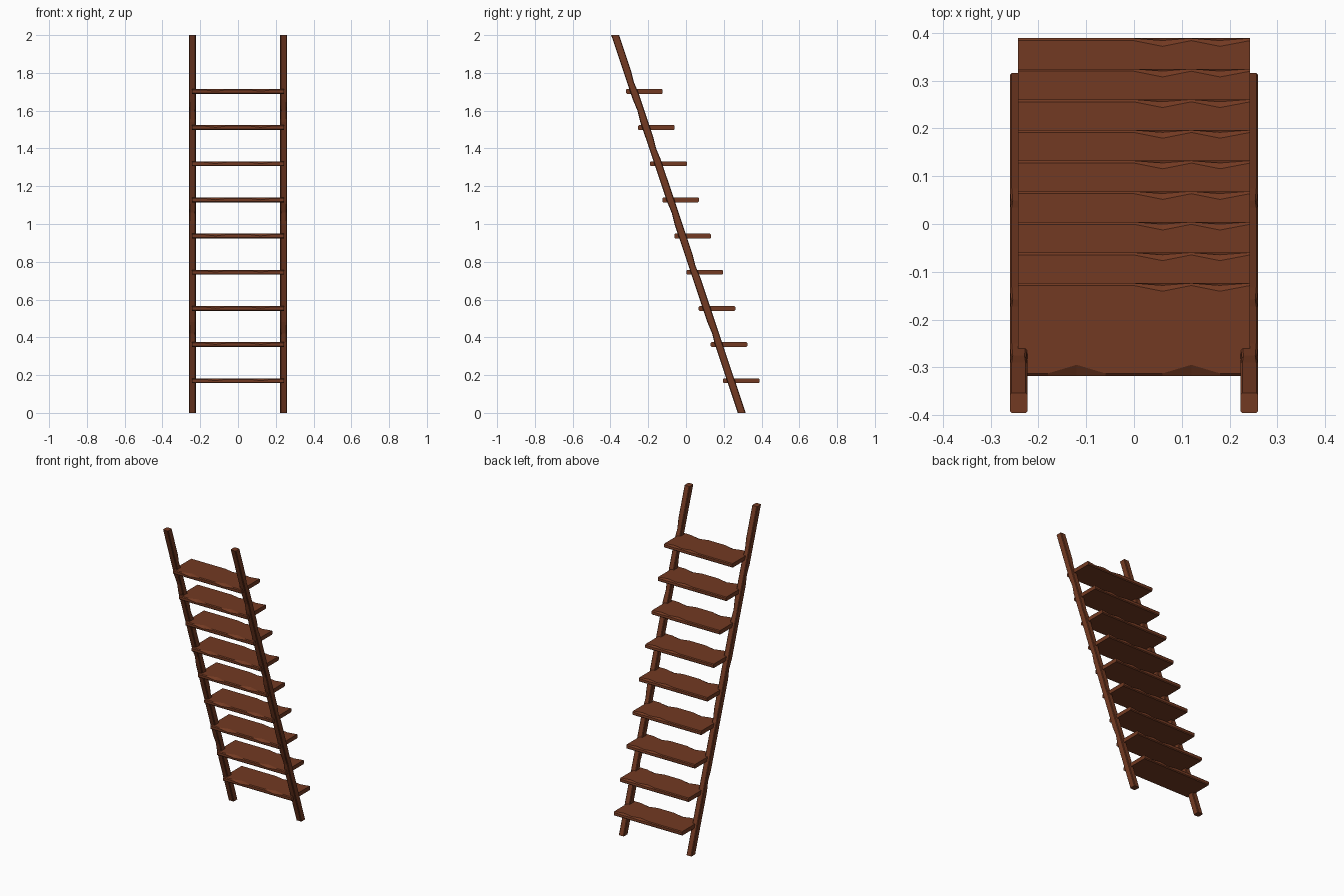
import bpy
import bmesh

cube = bpy.data.objects.get("Cube")
if cube:
    bpy.data.objects.remove(cube, do_unlink=True)

# Single brown wood colour
wood = bpy.data.materials.new("brown_wood")
wood.use_nodes = True
colour = (0.171, 0.042, 0.016, 1)
wood.diffuse_color = colour
wood.node_tree.nodes["Principled BSDF"].inputs["Base Color"].default_value = colour


def loft(name, rings):
    """Skin a list of equal-length point rings and cap both ends."""
    bm = bmesh.new()
    loops = [[bm.verts.new(p) for p in ring] for ring in rings]
    n = len(loops[0])
    for a, b in zip(loops, loops[1:]):
        for i in range(n):
            j = (i + 1) % n
            bm.faces.new((a[i], a[j], b[j], b[i]))
    bm.faces.new(loops[0])
    bm.faces.new(loops[-1])
    bmesh.ops.recalc_face_normals(bm, faces=bm.faces)
    mesh = bpy.data.meshes.new(name)
    bm.to_mesh(mesh)
    bm.free()
    mesh.materials.append(wood)
    obj = bpy.data.objects.new(name, mesh)
    bpy.context.collection.objects.link(obj)
    return obj


def bevelled(w, h, b):
    """Corners of a bevelled rectangle, half sizes w and h."""
    return [(-w, -h + b), (-w + b, -h), (w - b, -h), (w, -h + b),
            (w, h - b), (w - b, h), (-w + b, h), (-w, h - b)]


def rail_y(z):
    return 0.295 - 0.335 * z


# Treads: x station, worn front top edge, worn back top edge
WEAR = [(-0.243, 0, 0), (-0.18, 0, 0), (-0.12, 0.018, 0), (-0.06, 0, 0),
        (0, 0, 0), (0.06, 0, 0.012), (0.12, 0.018, 0), (0.18, 0, 0.012),
        (0.243, 0, 0)]


def tread(index):
    z0 = 0.17 + index * 0.1915
    y0 = 0.292 - index * 0.0641
    rings = []
    for x, front, back in WEAR:
        ring = []
        for k, (y, z) in enumerate(bevelled(0.097, 0.013, 0.005)):
            if k == 6:
                y += front
            if k == 7:
                z -= front * 0.4
            if k == 5:
                y -= back
            if k == 4:
                y -= back * 0.4
                z -= back * 0.4
            ring.append((x, y0 + y, z0 + z))
        rings.append(ring)
    loft(f"tread_{index + 1}", rings)


for i in range(9):
    tread(i)

# Side rails: chip height mapped to the worn corner (-1 front, 1 back)
CHIPS = {0.42: -1, 0.78: 1, 1.06: -1, 1.4: 1, 1.6: -1, 1.75: 1}


def rail(name, side):
    levels = [(0, 0), (2, 0)]
    for z, corner in CHIPS.items():
        levels += [(z - 0.06, 0), (z, corner), (z + 0.06, 0)]
    rings = []
    for z, corner in sorted(levels):
        ring = []
        for x, y in bevelled(0.0185, 0.021, 0.004):
            if corner * y > 0.015:
                y -= corner * 0.005
                x *= 0.85
            ring.append((side * (0.2415 + x), rail_y(z) + y, z))
        rings.append(ring)
    loft(name, rings)


rail("left_rail", 1)
rail("right_rail", -1)
